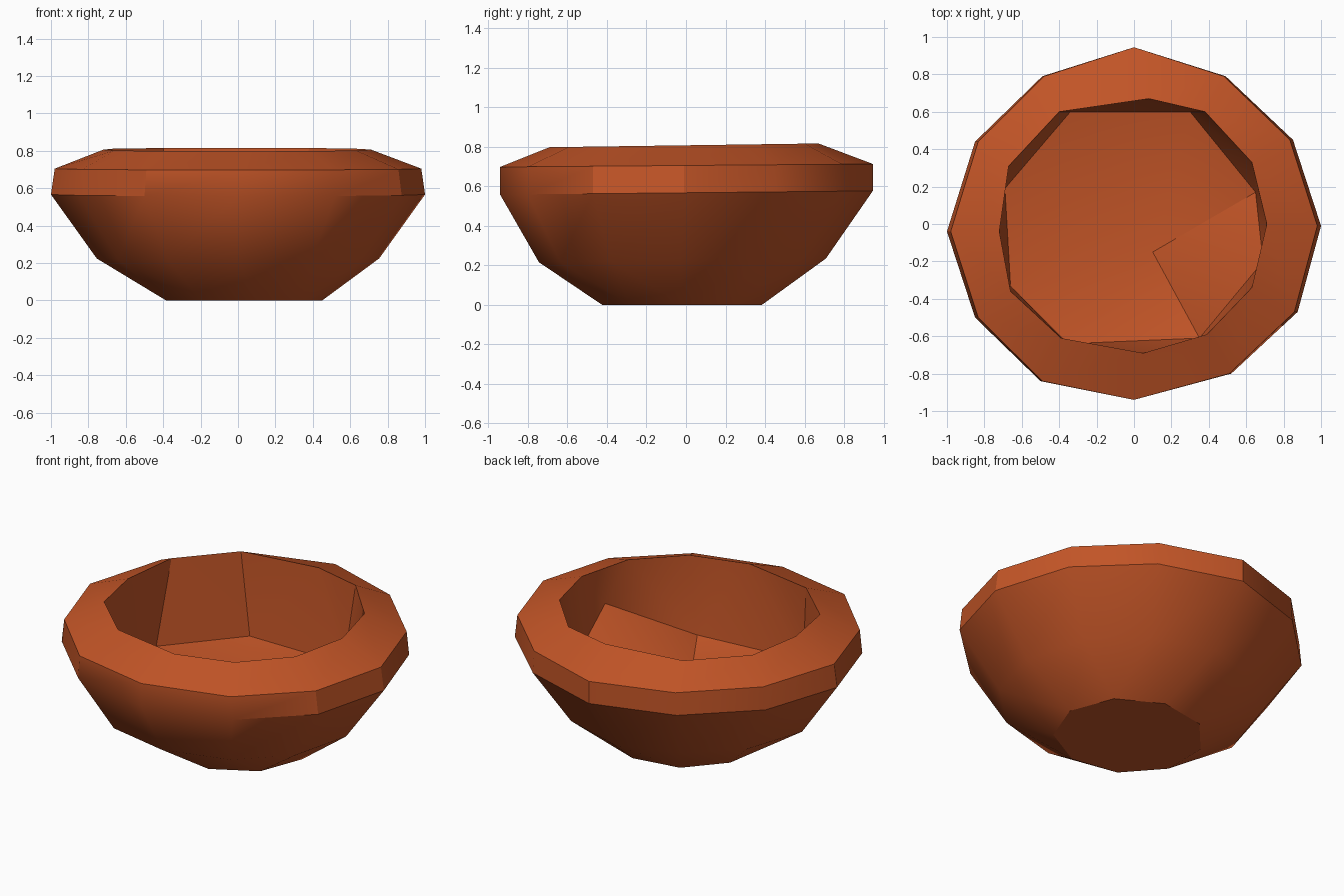
import bpy, bmesh, math

if "Cube" in bpy.data.objects:
    bpy.data.objects.remove(bpy.data.objects["Cube"])

# Single clay colour
clay = bpy.data.materials.new("terracotta")
clay.diffuse_color = (0.54, 0.09, 0.02, 1)
clay.use_nodes = True
clay.node_tree.nodes["Principled BSDF"].inputs["Base Color"].default_value = clay.diffuse_color

# Hand-cut outlines, counter-clockwise from the right
WIDEST = [(1, -.01), (.85, .45), (.49, .79), (0, .945), (-.49, .79), (-.85, .44),
          (-1, -.04), (-.85, -.5), (-.5, -.84), (0, -.94), (.52, -.8), (.875, -.47)]
MOUTH = [(.71, 0), (.63, .33), (.38, .6), (.08, .67), (-.4, .6), (-.67, .31),
         (-.72, -.04), (-.66, -.36), (-.39, -.61), (.05, -.69), (.39, -.59), (.63, -.34)]
HOLLOW = [(.65, .17, .35), (.3, .6, .31), (-.34, .6, .31), (-.69, .19, .31),
          (-.66, -.33, .33), (-.35, -.64, .33), (.35, -.61, .31), (.69, -.2, .57)]

bm = bmesh.new()


def ring(points):
    return [bm.verts.new(p) for p in points]


def angles(loop):
    """Unwrapped angles of a loop, with the closing one."""
    out = []
    for v in loop:
        a = math.atan2(v.co.y, v.co.x)
        while out and a < out[-1]:
            a += 2 * math.pi
        out.append(a)
    return out + [out[0] + 2 * math.pi]


def stitch(low, high):
    """Skin two loops, with quads when their counts match."""
    n, m = len(low), len(high)
    if n == m:
        for i in range(n):
            j = (i + 1) % n
            bm.faces.new((low[i], low[j], high[j], high[i]))
        return
    a, b = angles(low), angles(high)
    i = j = 0
    while i < n or j < m:
        p, q = low[i % n], high[j % m]
        if j == m or (i < n and a[i + 1] + a[i] < b[j + 1] + b[j]):
            i += 1
            bm.faces.new((p, low[i % n], q))
        else:
            j += 1
            bm.faces.new((p, high[j % m], q))


# Outer shell: foot, belly, shoulder, lip band
foot = ring([(.02 + .43 * math.cos(math.tau * k / 9), -.02 + .41 * math.sin(math.tau * k / 9), 0)
             for k in range(9)])
belly = ring([(x * .755, y * .77 - .02, .225 + .01 * y) for x, y in WIDEST])
shoulder = ring([(x, y, .567 + .01 * y) for x, y in WIDEST])
band = ring([(x * .98, y, .705 + .008 * y) for x, y in WIDEST])
mouth = ring([(x, y, .807 + .014 * y) for x, y in MOUTH])
hollow = ring(HOLLOW)
for low, high in ((foot, belly), (belly, shoulder), (shoulder, band), (band, mouth), (mouth, hollow)):
    stitch(low, high)
bm.faces.new(foot[::-1])

# Dished floor of the hollow
centre = bm.verts.new((.1, -.15, .14))
for k, v in enumerate(hollow):
    bm.faces.new((v, hollow[(k + 1) % len(hollow)], centre))

bmesh.ops.recalc_face_normals(bm, faces=bm.faces)
mesh = bpy.data.meshes.new("bowl")
bm.to_mesh(mesh)
bm.free()
mesh.materials.append(clay)
bowl = bpy.data.objects.new("bowl", mesh)
bpy.context.collection.objects.link(bowl)
bpy.context.view_layer.objects.active = bowl
bowl.select_set(True)
bpy.ops.object.shade_smooth_by_angle(angle=math.radians(30))
